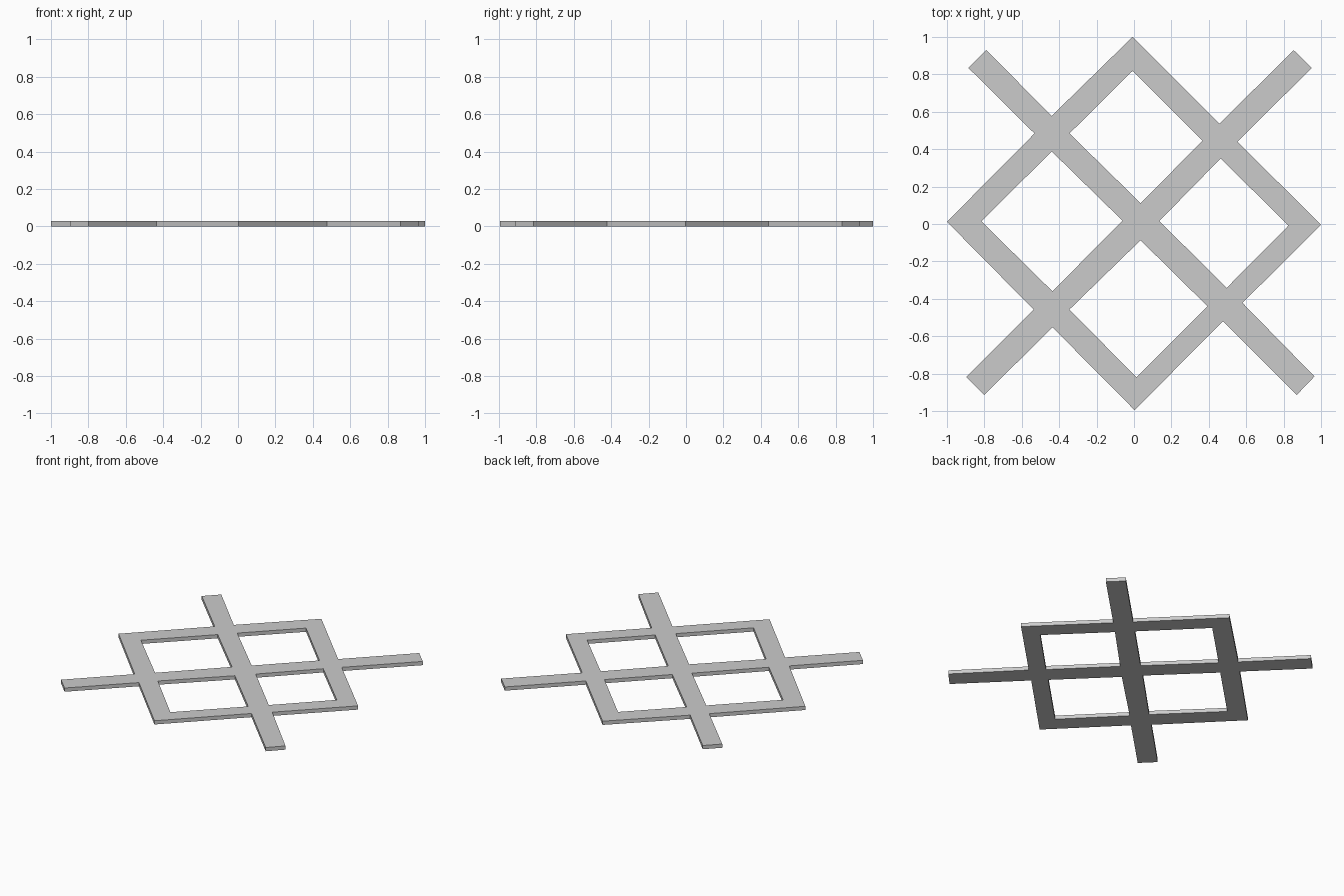
import bpy
import bmesh

if "Cube" in bpy.data.objects:
    bpy.data.objects.remove(bpy.data.objects["Cube"])

THICK = 0.028

# Outer silhouette: diamond frame with four protruding bar ends (clockwise from the top)
outline = [(-0.008, 1.0), (0.457, 0.535), (0.853, 0.93), (0.95, 0.834), (0.553, 0.44),
           (1.0, -0.004), (0.58, -0.422), (0.965, -0.815), (0.87, -0.914), (0.476, -0.52),
           (0.003, -0.995), (-0.436, -0.552), (-0.80, -0.914), (-0.896, -0.818), (-0.537, -0.457),
           (-1.0, 0.012), (-0.532, 0.484), (-0.885, 0.834), (-0.79, 0.93), (-0.44, 0.578)]

# Four openings: back, left, right, front
holes = [
    [(-0.008, 0.818), (-0.345, 0.484), (0.035, 0.112), (0.366, 0.444)],
    [(-0.816, 0.014), (-0.44, 0.388), (-0.062, 0.018), (-0.436, -0.36)],
    [(0.463, 0.35), (0.826, -0.008), (0.495, -0.342), (0.136, 0.016)],
    [(0.035, -0.087), (-0.345, -0.457), (0.013, -0.82), (0.393, -0.44)],
]

# Filled 2D profile, extruded to plate thickness
curve = bpy.data.curves.new("lattice_profile", 'CURVE')
curve.dimensions = '2D'
curve.fill_mode = 'BOTH'
curve.extrude = THICK / 2
for loop in [outline] + holes:
    sp = curve.splines.new('POLY')
    sp.points.add(len(loop) - 1)
    for p, (x, y) in zip(sp.points, loop):
        p.co = (x, y, 0, 1)
    sp.use_cyclic_u = True
profile = bpy.data.objects.new("lattice_profile", curve)
bpy.context.collection.objects.link(profile)

# Solid mesh plate standing on z = 0
dg = bpy.context.evaluated_depsgraph_get()
mesh = bpy.data.meshes.new_from_object(profile.evaluated_get(dg))
bpy.data.objects.remove(profile)
bm = bmesh.new()
bm.from_mesh(mesh)
bmesh.ops.remove_doubles(bm, verts=bm.verts, dist=1e-4)
bmesh.ops.translate(bm, verts=bm.verts, vec=(0, 0, THICK / 2))
bmesh.ops.recalc_face_normals(bm, faces=bm.faces)
for f in bm.faces:
    f.smooth = False
bm.to_mesh(mesh)
bm.free()
mesh.name = "lattice_plate"
bpy.context.collection.objects.link(bpy.data.objects.new("lattice_plate", mesh))
